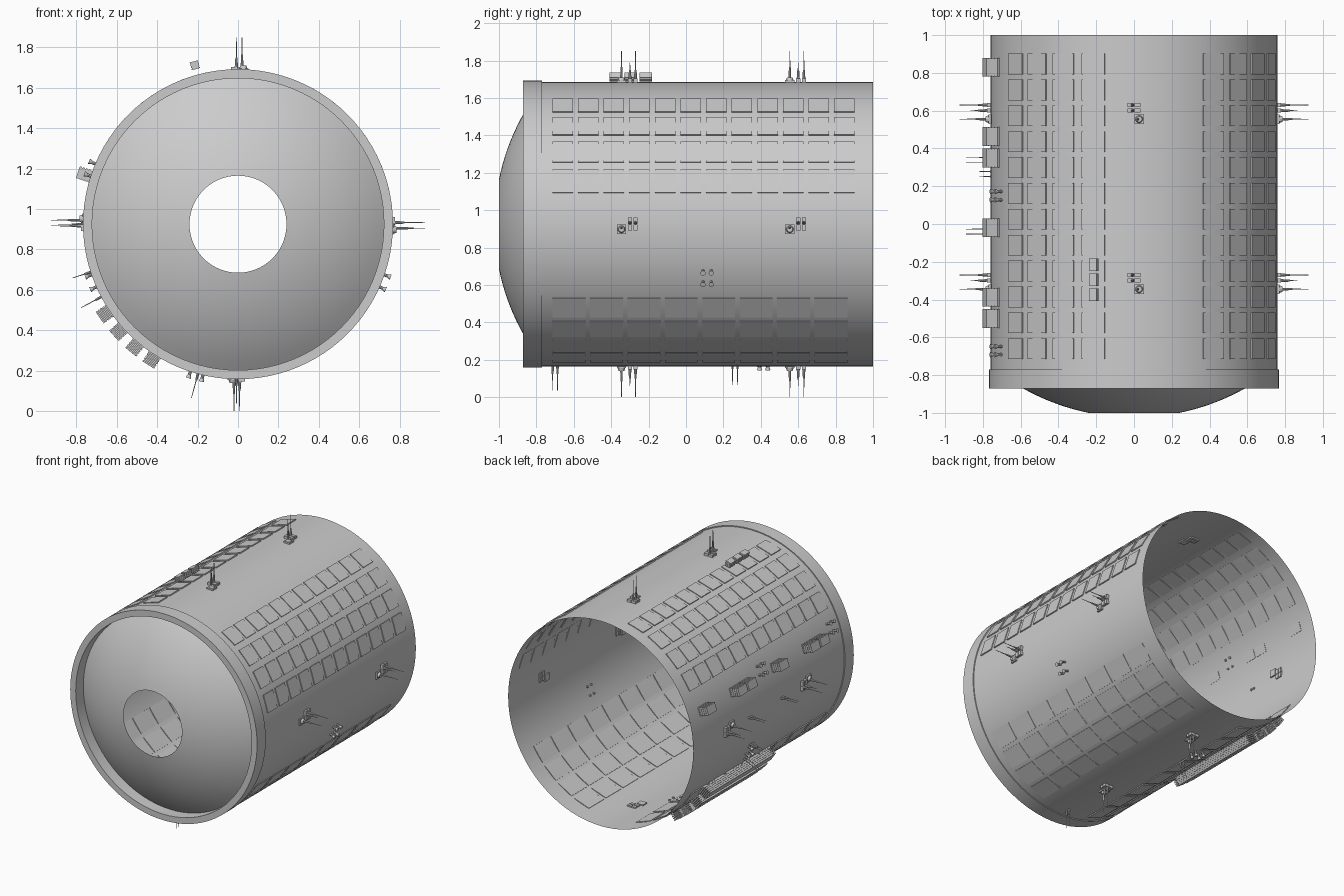
import bpy, bmesh
from math import radians, sin, cos, pi, sqrt
from mathutils import Matrix

if "Cube" in bpy.data.objects:
    bpy.data.objects.remove(bpy.data.objects["Cube"])

R, ZC = 0.76, 0.925      # hull radius and axis height


def finish(bm, name, smooth=False):
    me = bpy.data.meshes.new(name)
    bm.to_mesh(me)
    bm.free()
    ob = bpy.data.objects.new(name, me)
    bpy.context.collection.objects.link(ob)
    if smooth:
        bpy.ops.object.select_all(action='DESELECT')
        ob.select_set(True)
        bpy.context.view_layer.objects.active = ob
        bpy.ops.object.shade_smooth_by_angle(angle=radians(35))
    return ob


def lathe(name, profile, closed=False, n=96):
    """Spin (radius, y) points about the hull axis."""
    bm = bmesh.new()
    rings = [[bm.verts.new((r * cos(2 * pi * i / n), y, ZC + r * sin(2 * pi * i / n)))
              for i in range(n)] for r, y in profile]
    pairs = list(zip(rings, rings[1:])) + ([(rings[-1], rings[0])] if closed else [])
    for a, b in pairs:
        for i in range(n):
            j = (i + 1) % n
            bm.faces.new((a[i], a[j], b[j], b[i]))
    bmesh.ops.recalc_face_normals(bm, faces=bm.faces)
    return finish(bm, name, True)


def frame(angle, y):
    """Local frame on the hull: z radial, y along axis, x around."""
    return Matrix.Translation((0, y, ZC)) @ Matrix.Rotation(radians(90 - angle), 4, 'Y')


def box(bm, m, cx, cy, w, l, r0, r1):
    t = Matrix.Translation((cx, cy, (r0 + r1) / 2)) @ Matrix.Diagonal((w, l, r1 - r0, 1))
    bmesh.ops.create_cube(bm, size=1, matrix=m @ t)


def rod(bm, m, cx, cy, r0, r1, ra, rb, seg=8):
    bmesh.ops.create_cone(bm, cap_ends=True, segments=seg, radius1=ra, radius2=rb,
                          depth=r1 - r0, matrix=m @ Matrix.Translation((cx, cy, (r0 + r1) / 2)))


# hull shell, front collar and open dome
lathe("hull_shell", [(R, 1.0), (R, -0.78)])
lathe("front_collar", [(0.767, -0.77), (0.767, -0.872), (0.722, -0.872), (0.722, -0.77)], True)
k = 1.2                                   # dome sphere radius
y_c = -1.0 + sqrt(k * k - 0.24 ** 2) - 0.0
dome = []
for i in range(13):
    r = 0.24 + (0.722 - 0.24) * i / 12
    dome.append((r, y_c - sqrt(k * k - r * r)))
lathe("front_dome", dome)

# raised square panels on the two upper quadrants
bm = bmesh.new()
for start in (17.5, 106.5):
    for row in range(4):
        for col in range(12):
            box(bm, frame(start + row * 13, -0.66 + col * 0.137), 0, 0, 0.128, 0.11, 0.756, 0.765)
finish(bm, "upper_panels")

# larger shallow panels on the two lower quadrants
bm = bmesh.new()
for side in (0, 1):
    for row in range(4):
        a = -36 - row * 11.5
        for col in range(8):
            box(bm, frame(180 - a if side else a, -0.625 + col * 0.2), 0, 0, 0.125, 0.175,
                0.754, 0.764 if side else 0.7615)
finish(bm, "lower_panels")

# antenna clusters, two on each of the four sides
bm = bmesh.new()
for a in (0, 90, 180, 270):
    for y in (-0.30, 0.60):
        m = frame(a, y)
        box(bm, m, 0.027, -0.045, 0.05, 0.05, 0.75, 0.77)
        rod(bm, m, 0.027, -0.045, 0.77, 0.785, 0.02, 0.015, 12)
        rod(bm, m, 0.02, -0.045, 0.78, 0.84, 0.007, 0.005)
        rod(bm, m, 0.02, -0.045, 0.84, 0.925, 0.003, 0.0015)
        for cy, tip in ((0.0, 0.865), (0.03, 0.925)):
            for cx in (-0.018, 0.018):
                box(bm, m, cx, cy, 0.033, 0.022, 0.75, 0.778)
            rod(bm, m, -0.008, cy, 0.77, 0.825, 0.009, 0.005)
            rod(bm, m, -0.008, cy, 0.82, tip, 0.003, 0.0015)
finish(bm, "antenna_clusters")


def slats(bm, m, w, l, r0, r1, n=5):
    """Finned block: a core with stacked plates."""
    p = (r1 - r0) / n
    box(bm, m, 0, 0, w * 0.88, l * 0.94, r0, r1 - p * 0.3)
    for i in range(n):
        box(bm, m, 0, 0, w, l, r0 + i * p, r0 + (i + 0.65) * p)


# finned blocks on the left wall
bm = bmesh.new()
for y in (0.83, 0.463, 0.35, -0.02, -0.388, -0.5):
    slats(bm, frame(162, y), 0.062, 0.1, 0.757, 0.838)
finish(bm, "wall_finned_blocks")

# long finned radiators low on the left
bm = bmesh.new()
for a in (214, 222, 230, 237.5):
    slats(bm, frame(a, 0.34), 0.07, 0.78, 0.765, 0.83)
finish(bm, "lower_radiators")

# three small finned blocks on the roof
bm = bmesh.new()
for y in (-0.375, -0.295, -0.215):
    slats(bm, frame(105.2, y), 0.042, 0.066, 0.795, 0.838, 4)
finish(bm, "roof_finned_blocks")

# thruster nozzles in groups of four
bm = bmesh.new()
for angle, y in ((-21.5, 0.113), (159.5, 0.15), (159.5, -0.67), (201.5, 0.27), (254.5, 0.415)):
    for da in (-2.4, 2.4):
        for dy in (-0.022, 0.022):
            m = frame(angle + da, y + dy)
            rod(bm, m, 0, 0, 0.75, 0.785, 0.008, 0.008)
            rod(bm, m, 0, 0, 0.785, 0.80, 0.009, 0.014, 12)
finish(bm, "thruster_nozzles", True)

# thin paired whip aerials
bm = bmesh.new()
for angle, y, tip in ((180, 0.34, 0.89), (180, -0.04, 0.89), (198, 0.265, 0.86),
                      (208, 0.265, 0.88), (269.5, -0.7, 0.89), (255, 0.262, 0.89)):
    for dy in (-0.013, 0.013):
        m = frame(angle, y + dy)
        rod(bm, m, 0, 0, 0.75, 0.80, 0.008, 0.005)
        rod(bm, m, 0, 0, 0.80, tip, 0.0025, 0.0015)
finish(bm, "whip_aerials")
